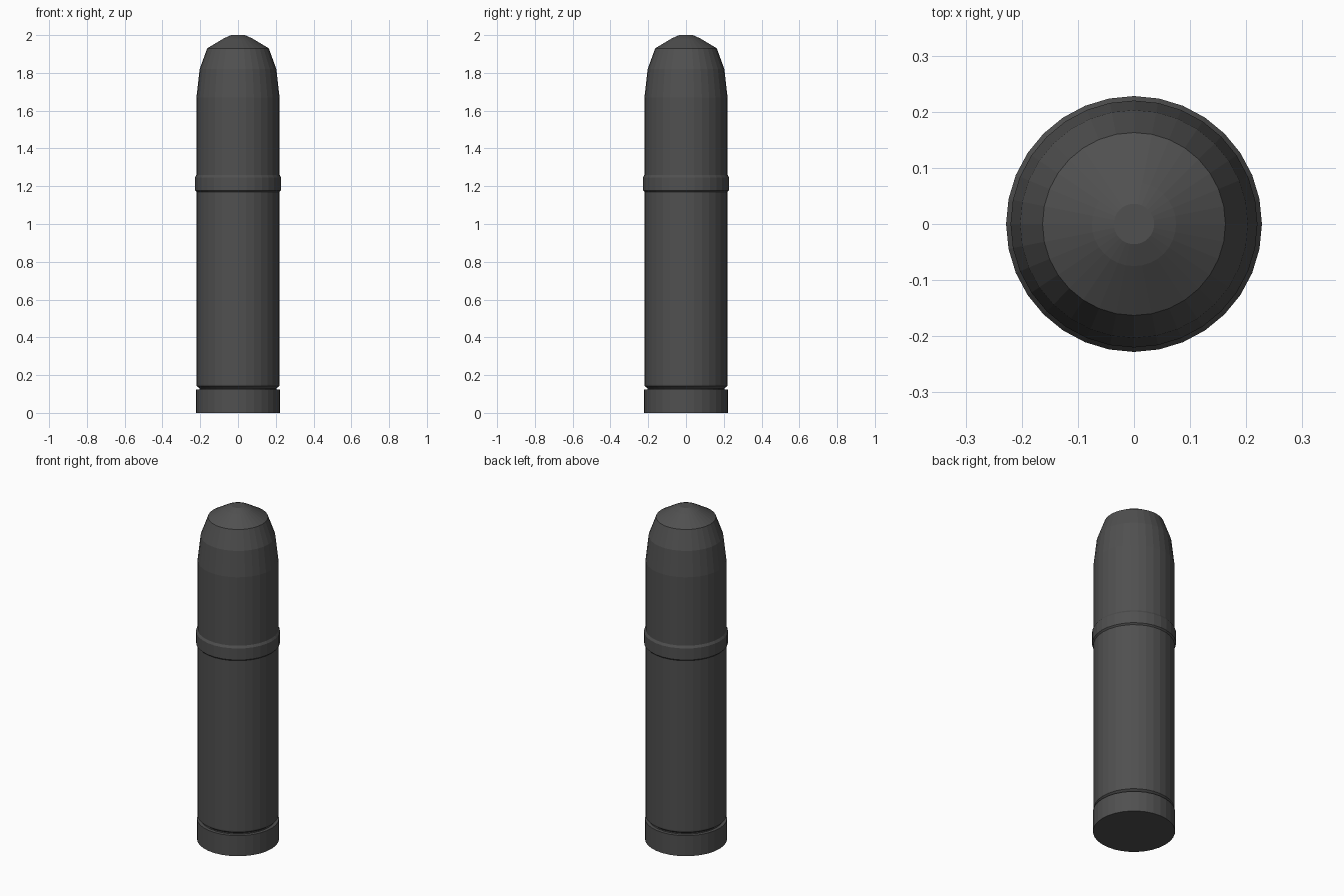
import bpy, bmesh, math

if "Cube" in bpy.data.objects:
    bpy.data.objects.remove(bpy.data.objects["Cube"])

SIDES = 32
dark = bpy.data.materials.new("dark_metal")
dark.diffuse_color = (0.08, 0.08, 0.08, 1)
dark.use_nodes = True
dark.node_tree.nodes["Principled BSDF"].inputs["Base Color"].default_value = dark.diffuse_color


def lathe(name, profile, cap_bottom=True, cap_top=True):
    """Revolve (radius, height) points around z with flat faces."""
    bm = bmesh.new()
    rings = []
    for r, z in profile:
        rings.append([bm.verts.new((r * math.cos(math.tau * i / SIDES),
                                    r * math.sin(math.tau * i / SIDES), z))
                      for i in range(SIDES)])
    for lo, hi in zip(rings, rings[1:]):
        for i in range(SIDES):
            j = (i + 1) % SIDES
            bm.faces.new((lo[i], lo[j], hi[j], hi[i]))
    if cap_bottom:
        bm.faces.new(rings[0][::-1])
    if cap_top:
        bm.faces.new(rings[-1])
    mesh = bpy.data.meshes.new(name)
    bm.to_mesh(mesh)
    bm.free()
    mesh.materials.append(dark)
    obj = bpy.data.objects.new(name, mesh)
    bpy.context.collection.objects.link(obj)
    return obj


# Base rim, extractor groove, straight case, collar band and rounded nose
# form one continuous skin, split at the part boundaries
lathe("base_rim", [(0.223, 0), (0.223, 0.123), (0.203, 0.123)], cap_top=False)
lathe("groove", [(0.203, 0.123), (0.203, 0.13), (0.219, 0.142), (0.22, 0.15)],
      cap_bottom=False, cap_top=False)
lathe("case", [(0.22, 0.15), (0.22, 1.17)], cap_bottom=False, cap_top=False)
lathe("collar_band", [(0.22, 1.17), (0.228, 1.178), (0.228, 1.247), (0.22, 1.26)],
      cap_bottom=False, cap_top=False)
lathe("nose", [(0.22, 1.26), (0.22, 1.67), (0.203, 1.82), (0.163, 1.93),
               (0.075, 1.983), (0.036, 2.0)], cap_bottom=False)
